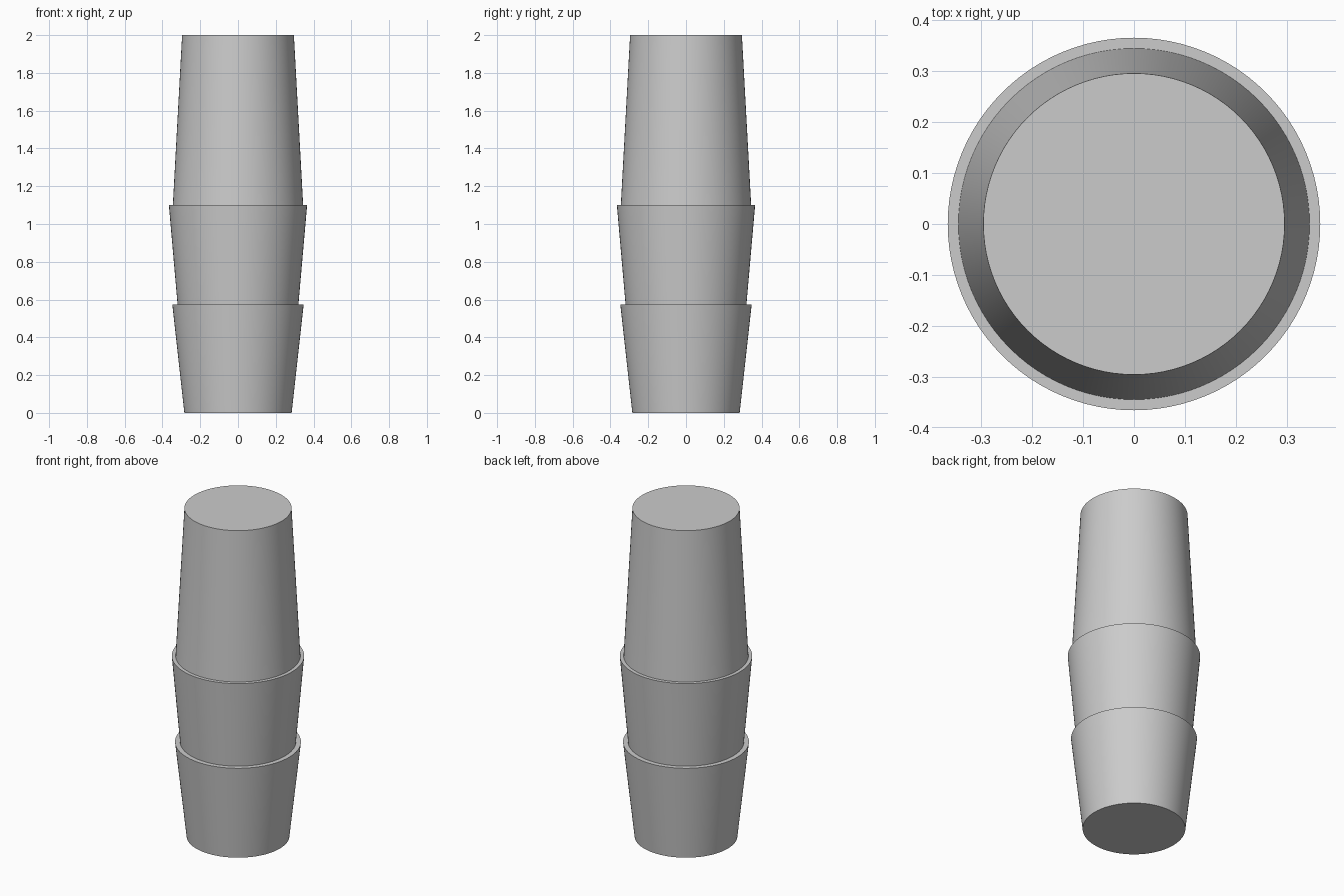
import bpy
from math import radians

cube = bpy.data.objects.get("Cube")
if cube:
    bpy.data.objects.remove(cube, do_unlink=True)

# One plain grey for the whole body
GREY = (0.6, 0.6, 0.6, 1.0)
grey = bpy.data.materials.new("plain grey")
grey.use_nodes = True
grey.diffuse_color = GREY
grey.node_tree.nodes["Principled BSDF"].inputs["Base Color"].default_value = GREY


def tapered_section(name, z_low, z_high, r_low, r_high, sink=0.0):
    """Closed round frustum; sink extends its base along the taper into the part below."""
    r_low -= (r_high - r_low) / (z_high - z_low) * sink
    z_low -= sink
    bpy.ops.mesh.primitive_cone_add(
        vertices=96, radius1=r_low, radius2=r_high, depth=z_high - z_low,
        end_fill_type='NGON', location=(0, 0, (z_low + z_high) / 2))
    section = bpy.context.object
    section.name = name
    section.data.materials.append(grey)
    bpy.ops.object.shade_smooth_by_angle(angle=radians(30))
    return section


# Three stacked sections, each seated in the wider rim of the one below
tapered_section("lower_cup", 0.0, 0.575, 0.284, 0.348)
tapered_section("middle_cup", 0.575, 1.10, 0.32, 0.366, sink=0.03)
tapered_section("upper_barrel", 1.10, 2.0, 0.345, 0.296, sink=0.03)
